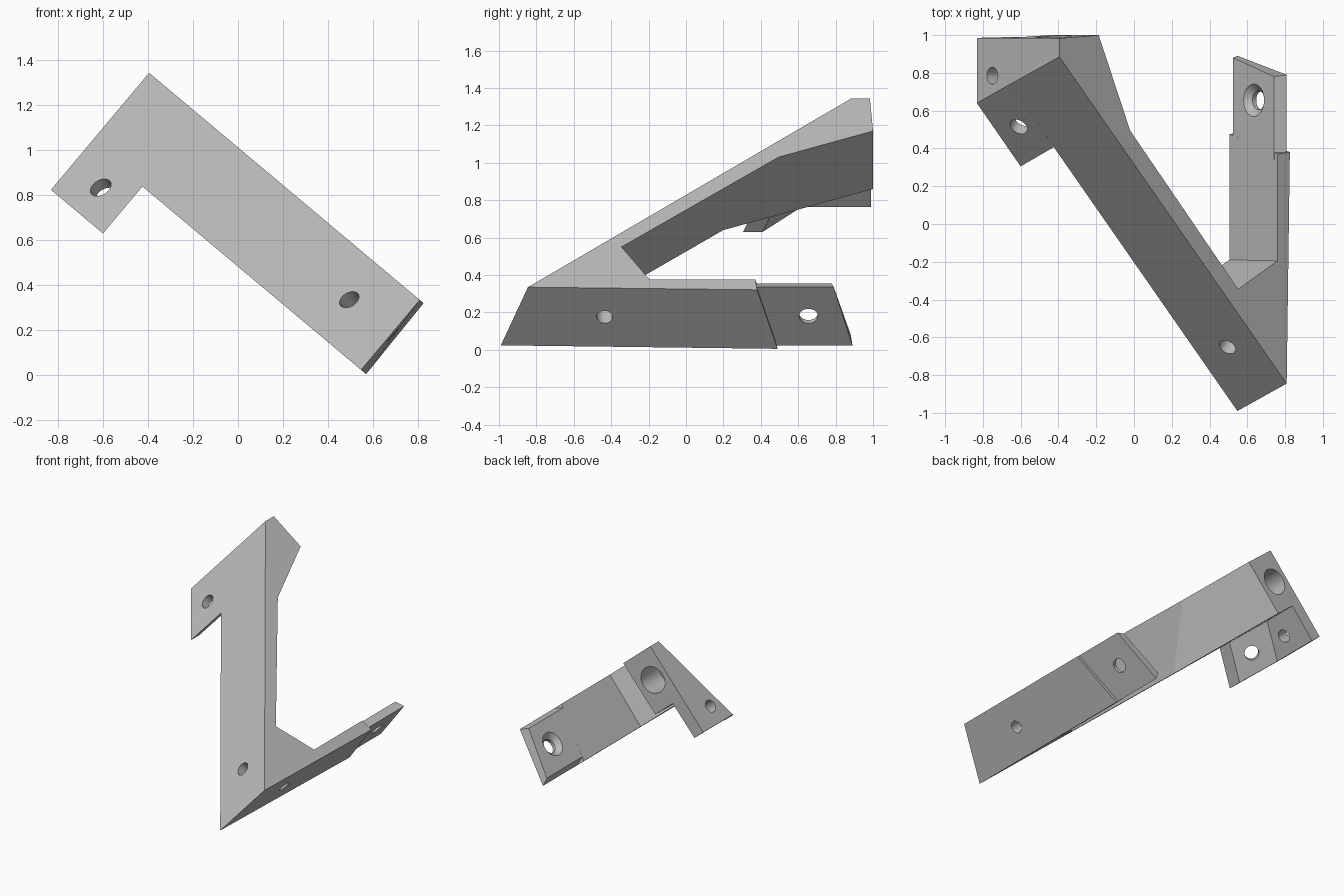
import bpy, bmesh, math
from mathutils import Matrix, Vector

cube = bpy.data.objects.get("Cube")
if cube:
    bpy.data.objects.remove(cube, do_unlink=True)

# Bracket frame: s across, y along, t up, tilted about the y axis
TILT = Matrix.Rotation(math.radians(40), 4, 'Y')

grey = bpy.data.materials.new("plain_grey")
grey.use_nodes = True
grey.diffuse_color = (0.5, 0.5, 0.5, 1)
grey.node_tree.nodes["Principled BSDF"].inputs["Base Color"].default_value = (0.5, 0.5, 0.5, 1)


def make(name, bm):
    bmesh.ops.recalc_face_normals(bm, faces=bm.faces)
    mesh = bpy.data.meshes.new(name)
    bm.to_mesh(mesh)
    bm.free()
    mesh.materials.append(grey)
    obj = bpy.data.objects.new(name, mesh)
    bpy.context.collection.objects.link(obj)
    obj.matrix_world = TILT
    return obj


def loft(name, lower, upper):
    """Solid between two matching outlines."""
    bm = bmesh.new()
    lo = [bm.verts.new(p) for p in lower]
    hi = [bm.verts.new(p) for p in upper]
    bm.faces.new(lo[::-1])
    bm.faces.new(hi)
    n = len(lo)
    for i in range(n):
        j = (i + 1) % n
        bm.faces.new((lo[i], lo[j], hi[j], hi[i]))
    return make(name, bm)


def at(t, outline):
    return [(s, y, t) for s, y in outline]


def drill(part, start, axis, depth, r1, r2=None, lead=0.05):
    """Cut a round or conical hole from start along axis."""
    axis = Vector(axis).normalized()
    length = depth + lead
    bm = bmesh.new()
    place = (Matrix.Translation(Vector(start) + axis * (length / 2 - lead))
             @ axis.to_track_quat('Z', 'Y').to_matrix().to_4x4())
    bmesh.ops.create_cone(bm, cap_ends=True, segments=32, radius1=r1,
                          radius2=r1 if r2 is None else r2, depth=length, matrix=place)
    cutter = make("hole_cutter", bm)
    cutter.hide_render = True
    mod = part.modifiers.new("hole", 'BOOLEAN')
    mod.operation, mod.solver, mod.object = 'DIFFERENCE', 'EXACT', cutter
    bpy.context.view_layer.update()
    graph = bpy.context.evaluated_depsgraph_get()
    mesh = bpy.data.meshes.new_from_object(part.evaluated_get(graph))
    part.modifiers.clear()
    part.data = mesh
    bpy.data.objects.remove(cutter, do_unlink=True)


LOW, MID, TOP = 0.097, 0.37, 0.776

# V-shaped body: slanted long arm, side arm and rear boss
body = loft("v_body",
            at(MID, [(-1.167, .74), (.404, -.99), (.433, .49), (.348, .475), (.348, -.19),
                     (-.022, -.395), (-.555, .2), (-.896, 1), (-1.167, .985)]),
            at(TOP, [(-1.167, .885), (.404, -.845), (.426, .38), (.341, .37), (.341, -.195),
                     (.069, -.345), (-.678, .495), (-.895, 1), (-1.167, .983)]))

# Hook hanging under the boss
hook = loft("hook",
            at(LOW, [(-1.167, .64), (-.865, .305), (-.865, .41), (-1.074, .62),
                     (-1.074, .988), (-1.167, .985)]),
            at(MID, [(-1.167, .74), (-.865, .407), (-.865, .51), (-1.074, .72),
                     (-1.074, .99), (-1.167, .985)]))

# Bevelled tab at the end of the side arm
tab = loft("end_tab",
           [(.348, .44, .4), (.348, .88, .4), (.341, .78, .748), (.341, .34, .748)],
           [(.405, .45, MID), (.405, .89, MID), (.404, .79, TOP), (.404, .35, TOP)])

# Screw holes
INWARD = (1.101, 1, -.36)
drill(body, (.164, -.65, .575), INWARD, 0.25, 0.047)
drill(body, (.415, -.435, .575), (-1, 0, 0), 0.22, 0.043)
drill(body, (-1.035, .99, .575), (0, -1, 0), 0.2, 0.095)
drill(hook, (-1.004, .515, .247), INWARD, 0.2, 0.05)
drill(hook, (-1.167, .785, .224), (1, 0, 0), 0.15, 0.045)
drill(tab, (.405, .655, .575), (-1, 0, 0), 0.15, 0.05)
drill(tab, (.343, .655, .575), (1, 0, 0), 0.035, 0.092, 0.05, lead=0.004)

# Smooth hole walls, crisp flat faces
bpy.ops.object.select_all(action='DESELECT')
for part in (body, hook, tab):
    part.select_set(True)
bpy.context.view_layer.objects.active = body
bpy.ops.object.shade_smooth_by_angle(angle=math.radians(20))
